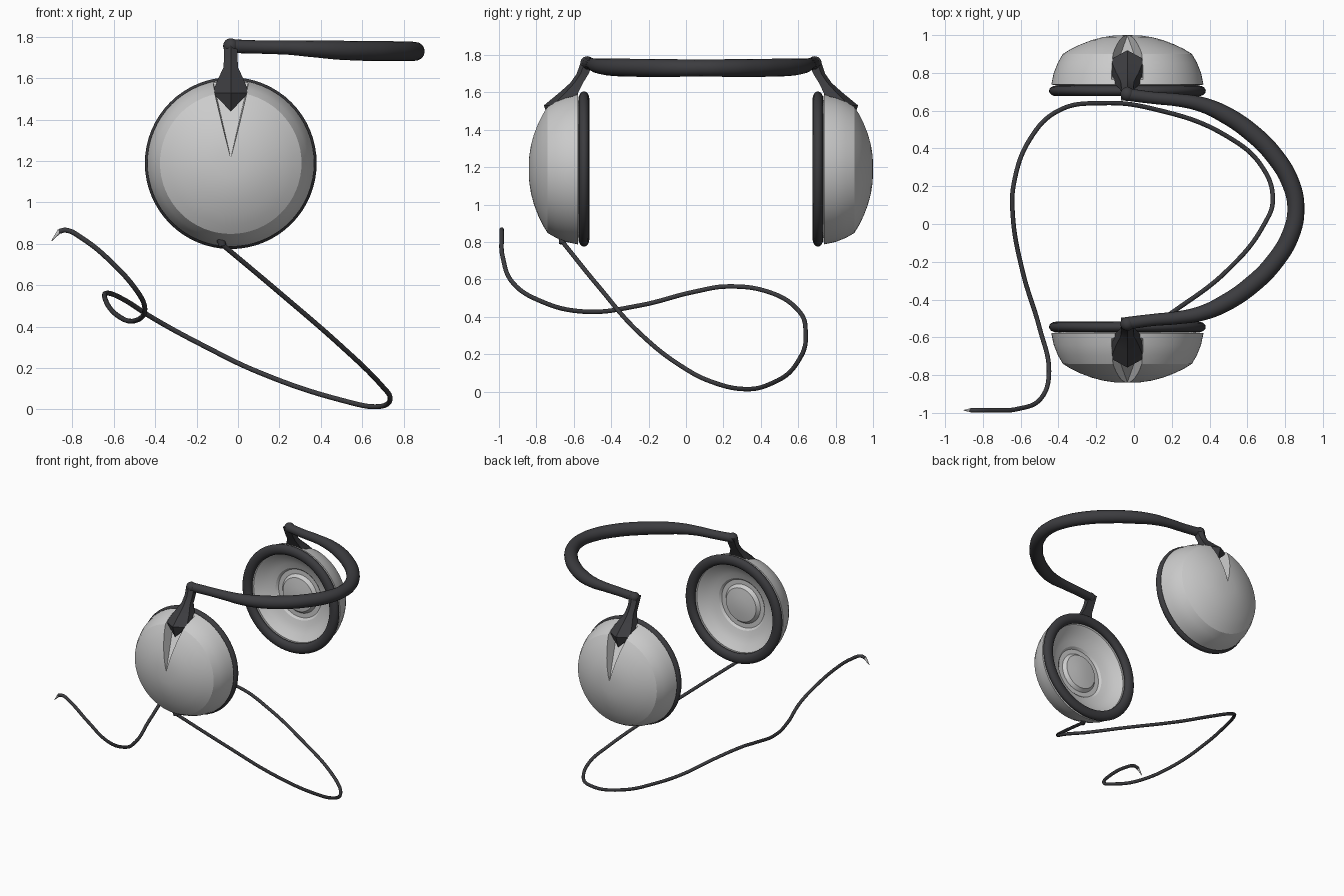
import bpy, bmesh, math
from mathutils import Vector

if "Cube" in bpy.data.objects:
    bpy.data.objects.remove(bpy.data.objects["Cube"])

X0, YM, Z0 = -0.035, 0.08, 1.19      # cup axis x, mirror plane y, cup axis z

dark = bpy.data.materials.new("dark_rubber")
dark.diffuse_color = (0.045, 0.045, 0.05, 1)
dark.use_nodes = True
dark.node_tree.nodes["Principled BSDF"].inputs["Base Color"].default_value = dark.diffuse_color


def finish(name, bm, mat=None, angle=30, cutter=None):
    bmesh.ops.recalc_face_normals(bm, faces=bm.faces)
    me = bpy.data.meshes.new(name)
    bm.to_mesh(me)
    bm.free()
    ob = bpy.data.objects.new(name, me)
    bpy.context.collection.objects.link(ob)
    if mat:
        me.materials.append(mat)
    bpy.ops.object.select_all(action='DESELECT')
    bpy.context.view_layer.objects.active = ob
    ob.select_set(True)
    if cutter:
        mod = ob.modifiers.new("notch", 'BOOLEAN')
        mod.operation, mod.solver, mod.object = 'DIFFERENCE', 'EXACT', cutter
        bpy.ops.object.modifier_apply(modifier=mod.name)
        bpy.data.objects.remove(cutter)
    if angle:
        bpy.ops.object.shade_smooth_by_angle(angle=math.radians(angle))
    return ob


def lathe(profile, side, closed=False, n=64):
    """Spin (radius, distance from mirror plane) points about the cup axis."""
    bm = bmesh.new()
    rings = []
    for r, d in profile:
        y = YM + side * d
        if r == 0:
            rings.append([bm.verts.new((X0, y, Z0))] * n)
        else:
            rings.append([bm.verts.new((X0 + r * math.cos(2 * math.pi * i / n), y,
                                        Z0 + r * math.sin(2 * math.pi * i / n))) for i in range(n)])
    pairs = list(zip(rings, rings[1:])) + ([(rings[-1], rings[0])] if closed else [])
    for a, b in pairs:
        for i in range(n):
            j = (i + 1) % n
            bm.faces.new(list(dict.fromkeys((a[i], a[j], b[j], b[i]))))
    return bm


def tube(name, pts, radius, res=6, steps=8):
    """Smooth round tube through (x, y, z, radius factor) points."""
    cu = bpy.data.curves.new(name, 'CURVE')
    cu.dimensions = '3D'
    cu.bevel_depth, cu.bevel_resolution, cu.resolution_u = radius, res, steps
    cu.use_fill_caps = True
    sp = cu.splines.new('BEZIER')
    sp.bezier_points.add(len(pts) - 1)
    for bp, (x, y, z, f) in zip(sp.bezier_points, pts):
        bp.co, bp.radius = (x, y, z), f
        bp.handle_left_type = bp.handle_right_type = 'AUTO'
    ob = bpy.data.objects.new(name, cu)
    bpy.context.collection.objects.link(ob)
    cu.materials.append(dark)
    return ob


# Cup shell: outer dome, then the speaker dish on the inner face
cup = [(0, .92), (.07, .918), (.13, .909), (.19, .893), (.25, .87), (.30, .846), (.342, .82),
       (.368, .775), (.39, .72), (.403, .658), (.34, .65), (.325, .66), (.29, .688), (.24, .71),
       (.20, .722), (.185, .737), (.15, .737), (.13, .712), (.06, .702), (0, .70)]
# Cushion cross-section
pad = [(.377 + .038 * math.cos(a), .625 + .028 * math.sin(a))
       for a in (2 * math.pi * i / 16 for i in range(16))]
# Stem sections: z, distance, half width, half depth
stem = [(1.765, .608, .034, .034), (1.70, .632, .032, .032), (1.65, .665, .036, .034),
        (1.60, .705, .060, .050), (1.53, .765, .088, .075)]
outline = [(-1, -1), (1, -1), (1, .35), (0, 1), (-1, .35)]

for side, tag in ((-1, "front"), (1, "back")):
    # Wedge that cuts the tapering notch
    bm = bmesh.new()
    for x, d, z in ((0, .918, 1.215), (0, 1.0, 1.2), (-.12, 1.0, 1.65), (.12, 1.0, 1.65),
                    (-.1, .64, 1.65), (.1, .64, 1.65)):
        bm.verts.new((X0 + x, YM + side * d, z))
    bmesh.ops.convex_hull(bm, input=bm.verts)
    cutter = finish("notch_cutter", bm, angle=0)
    cutter.hide_render = True
    finish(tag + "_ear_cup", lathe(cup, side), angle=25, cutter=cutter)

    finish(tag + "_cushion", lathe(pad, side, closed=True), dark, 60)

    # Stem ending in a pointed diamond
    bm = bmesh.new()
    rings = [[bm.verts.new((X0 + u * hx, YM + side * (d + v * hd), z)) for u, v in outline]
             for z, d, hx, hd in stem]
    for a, b in zip(rings, rings[1:]):
        for i in range(5):
            j = (i + 1) % 5
            bm.faces.new((a[i], a[j], b[j], b[i]))
    tip = bm.verts.new((X0, YM + side * .81, 1.44))
    for i in range(5):
        bm.faces.new((rings[-1][i], rings[-1][(i + 1) % 5], tip))
    bm.faces.new(rings[0])
    finish(tag + "_stem", bm, dark, 35)

    # Rounded elbow where stem meets band
    bm = bmesh.new()
    bmesh.ops.create_uvsphere(bm, u_segments=20, v_segments=12, radius=.037)
    bmesh.ops.translate(bm, verts=bm.verts, vec=Vector((X0, YM + side * .608, 1.756)))
    finish(tag + "_elbow", bm, dark, 60)

# Headband: half path as x, distance, z, radius, mirrored across the middle
half = [(X0, .605, 1.755, .033), (.10, .588, 1.751, .032), (.24, .575, 1.748, .034),
        (.36, .552, 1.742, .040), (.48, .500, 1.736, .046), (.62, .405, 1.732, .048),
        (.74, .285, 1.731, .048), (.83, .135, 1.730, .047)]
band = [(x, YM - d, z, r) for x, d, z, r in half] + [(.857, YM, 1.73, .045)]
band += [(x, YM + d, z, r) for x, d, z, r in reversed(half)]
tube("headband", band, 1.0)

# Trailing cable
path = [(-.08, -.66, .80), (.2, -.47, .565), (.5, -.24, .305), (.69, 0, .12), (.735, .13, .055),
        (.68, .30, .014), (.5, .46, .045), (.1, .61, .18), (-.17, .64, .31), (-.4, .60, .435),
        (-.55, .45, .53), (-.635, .22, .562), (-.642, .05, .535), (-.59, -.25, .46),
        (-.5, -.55, .428), (-.45, -.78, .485), (-.49, -.92, .575), (-.62, -.98, .72),
        (-.75, -.986, .825), (-.83, -.986, .866), (-.865, -.986, .86)]
tube("cable", [(*p, 1) for p in path], .012, 4)


def cone(name, a, b, r1, r2, mat=None):
    a, b = Vector(a), Vector(b)
    bm = bmesh.new()
    bmesh.ops.create_cone(bm, cap_ends=True, segments=16, radius1=r1, radius2=r2, depth=(b - a).length)
    rot = (b - a).to_track_quat('Z', 'Y').to_matrix()
    bmesh.ops.rotate(bm, verts=bm.verts, matrix=rot)
    bmesh.ops.translate(bm, verts=bm.verts, vec=(a + b) / 2)
    finish(name, bm, mat)


# Cable socket under the front cup and bare plug tip at the far end
cone("cable_socket", (-.085, -.66, .83), (-.075, -.66, .79), .022, .018, dark)
cone("plug_tip", (-.862, -.986, .862), (-.90, -.986, .815), .011, .002)
